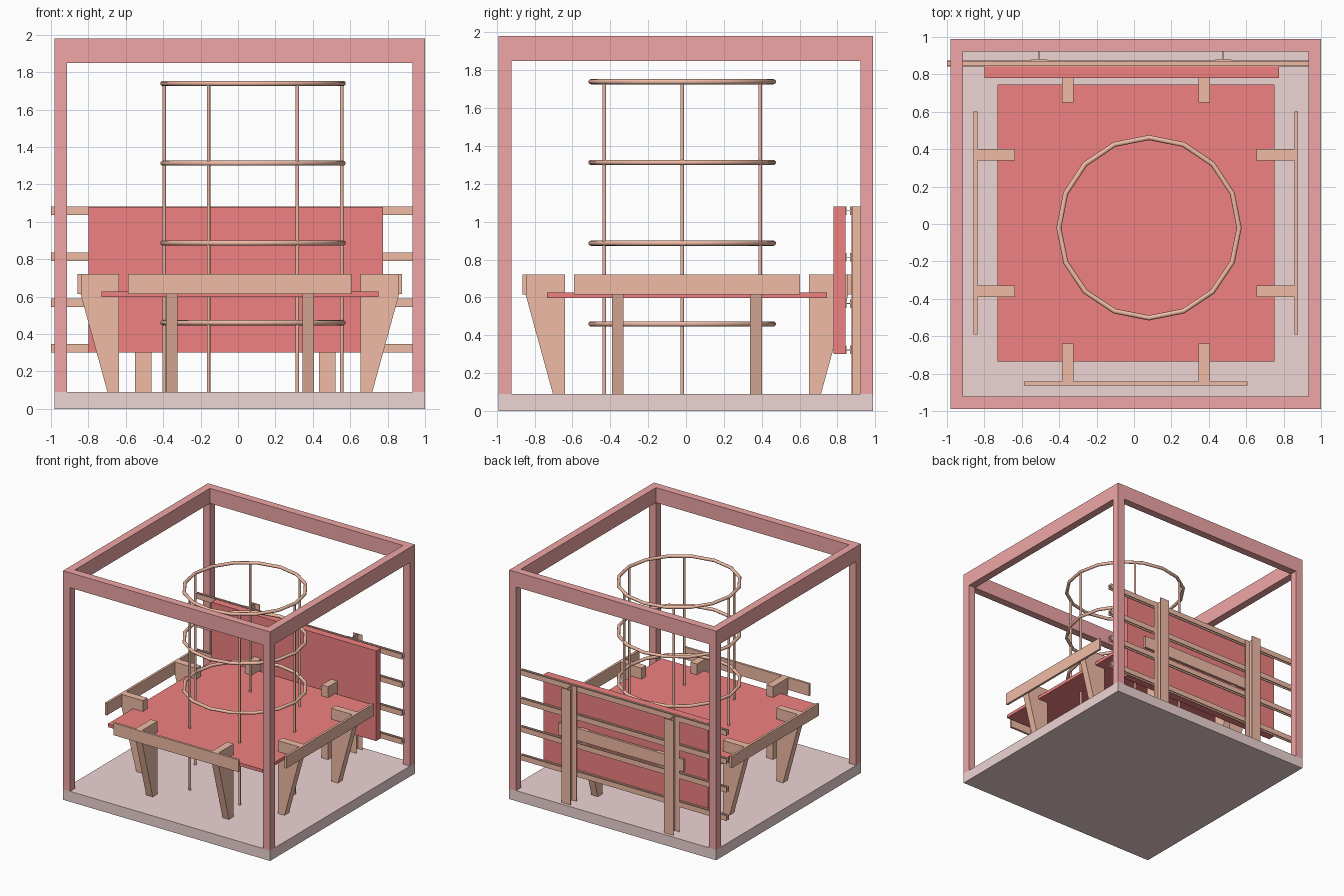
import bpy, bmesh, math
from mathutils import Matrix, Vector

if "Cube" in bpy.data.objects:
    bpy.data.objects.remove(bpy.data.objects["Cube"])


def material(name, rgb):
    m = bpy.data.materials.new(name)
    m.diffuse_color = (*rgb, 1)
    m.use_nodes = True
    m.node_tree.nodes["Principled BSDF"].inputs["Base Color"].default_value = m.diffuse_color
    return m


FRAME = material("frame_red", (0.87, 0.38, 0.38))
FLOOR = material("floor_pink", (0.86, 0.66, 0.66))
PANEL = material("panel_red", (0.87, 0.22, 0.22))
WOOD = material("orange_brown", (0.87, 0.50, 0.38))


def finish(name, bm, mat):
    bmesh.ops.recalc_face_normals(bm, faces=bm.faces)
    me = bpy.data.meshes.new(name)
    bm.to_mesh(me)
    bm.free()
    me.materials.append(mat)
    ob = bpy.data.objects.new(name, me)
    bpy.context.collection.objects.link(ob)
    return ob


def add_box(bm, x0, x1, y0, y1, z0, z1):
    size = Matrix.Diagonal((x1 - x0, y1 - y0, z1 - z0, 1))
    mid = Vector((x0 + x1, y0 + y1, z0 + z1)) / 2
    bmesh.ops.create_cube(bm, size=1, matrix=Matrix.Translation(mid) @ size)


def box(name, mat, *dims):
    bm = bmesh.new()
    add_box(bm, *dims)
    return finish(name, bm, mat)


def prism(name, mat, profile, matrix, length):
    """Extrude a local XY profile along local Z, then place it."""
    bm = bmesh.new()
    face = bm.faces.new([bm.verts.new((x, y, 0)) for x, y in profile])
    ext = bmesh.ops.extrude_face_region(bm, geom=[face])
    verts = [v for v in ext["geom"] if isinstance(v, bmesh.types.BMVert)]
    bmesh.ops.translate(bm, verts=verts, vec=(0, 0, length))
    bmesh.ops.transform(bm, matrix=matrix, verts=bm.verts)
    return finish(name, bm, mat)


def h_profile(w, d, tf, tw):
    """H section: flanges of width w at both ends of depth d."""
    a, b = w / 2, tw / 2
    return [(-a, 0), (a, 0), (a, tf), (b, tf), (b, d - tf), (a, d - tf),
            (a, d), (-a, d), (-a, d - tf), (-b, d - tf), (-b, tf), (-a, tf)]


# Floor slab and open box frame
X0, X1, Y0, Y1, W = -0.98, 1.0, -0.99, 0.988, 0.067
box("floor_slab", FLOOR, X0, X1, Y0, Y1, 0, 0.09)
for i, x in enumerate((X0, X1 - W)):
    for j, y in enumerate((Y0, Y1 - W)):
        box(f"corner_post_{i}{j}", FRAME, x, x + W, y, y + W, 0.09, 1.85)
    box(f"top_beam_side_{i}", FRAME, x, x + W, Y0 + W, Y1 - W, 1.85, 1.98)
for j, y in enumerate((Y0, Y1 - W)):
    box(f"top_beam_end_{j}", FRAME, X0, X1, y, y + W, 1.85, 1.98)

# Square table top
CX, CY = 0.01, 0.005
box("table_top", PANEL, CX - 0.74, CX + 0.74, CY - 0.74, CY + 0.74, 0.598, 0.626)

# Four sides, each with a board and two tapered legs
leg = [(0.645, 0.09), (0.708, 0.09), (0.852, 0.615), (0.852, 0.72), (0.645, 0.72)]
upright = Matrix.Rotation(math.radians(90), 4, 'X')
for k, side in enumerate(("right", "back", "left", "front")):
    turn = Matrix.Translation((CX, CY, 0)) @ Matrix.Rotation(k * math.pi / 2, 4, 'Z')
    bm = bmesh.new()
    add_box(bm, 0.848, 0.868, -0.597, 0.597, 0.615, 0.72)
    bmesh.ops.transform(bm, matrix=turn, verts=bm.verts)
    finish(f"{side}_board", bm, WOOD)
    for n, s in enumerate((-0.365, 0.365)):
        prism(f"{side}_leg_{n}", WOOD, leg,
              turn @ Matrix.Translation((0, s + 0.031, 0)) @ upright, 0.062)

# Back panel with H section rails and posts
box("back_panel", PANEL, -0.80, 0.775, 0.78, 0.842, 0.30, 1.08)
# maps profile x to z, profile y to y, length to x
along_x = Matrix(((0, 0, 1, 0), (0, 1, 0, 0), (1, 0, 0, 0), (0, 0, 0, 1)))
for i in range(4):
    z = 0.323 + i * 0.245
    prism(f"back_rail_{i}", WOOD, h_profile(0.045, 0.03, 0.006, 0.004),
          Matrix.Translation((-1.0, 0.843, z)) @ along_x, 1.98)
for i, x in enumerate((-0.507, 0.476)):
    prism(f"back_post_{i}", WOOD, h_profile(0.088, 0.088, 0.006, 0.005),
          Matrix.Translation((x, 0.873, 0.09)), 0.99)

# Round cage: four hoops on six rods
TX, TY = 0.08, -0.02
for i in range(4):
    bpy.ops.mesh.primitive_torus_add(major_segments=16, minor_segments=12,
                                     major_radius=0.482, minor_radius=0.0135,
                                     location=(TX, TY, 0.46 + i * 0.4265))
    hoop = bpy.context.object
    hoop.name = f"cage_hoop_{i}"
    hoop.data.materials.append(WOOD)
    bpy.ops.object.shade_smooth_by_angle(angle=math.radians(40))
for i in range(6):
    a = i * math.pi / 3
    bpy.ops.mesh.primitive_cylinder_add(vertices=12, radius=0.0095, depth=1.65,
                                        location=(TX + 0.475 * math.cos(a),
                                                  TY + 0.475 * math.sin(a), 0.915))
    rod = bpy.context.object
    rod.name = f"cage_rod_{i}"
    rod.data.materials.append(WOOD)
    bpy.ops.object.shade_smooth_by_angle(angle=math.radians(40))
